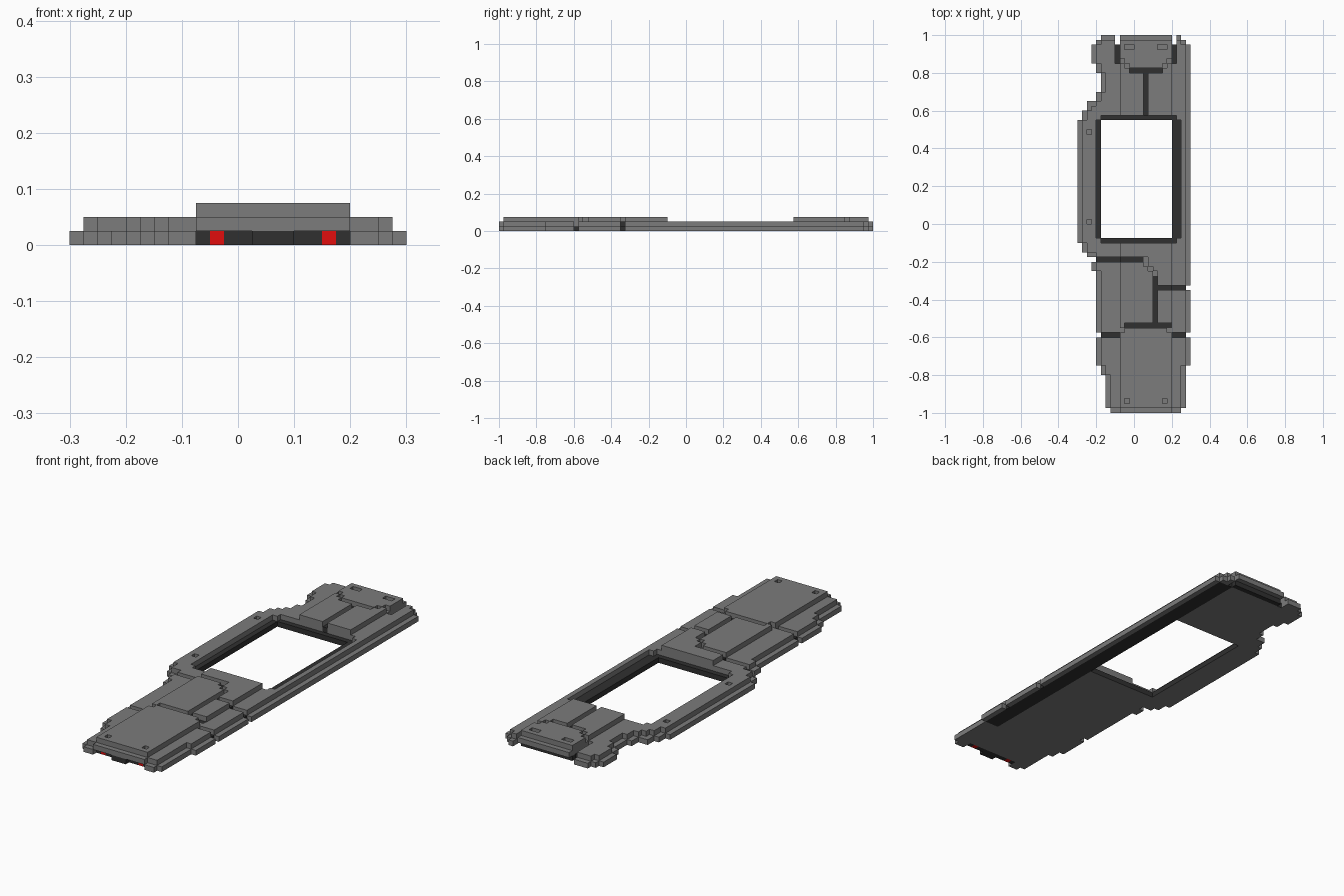
import bpy, bmesh

if "Cube" in bpy.data.objects:
    bpy.data.objects.remove(bpy.data.objects["Cube"])

U = 0.025  # block size; all cell numbers below are in blocks

def material(name, rgb):
    m = bpy.data.materials.new(name)
    m.diffuse_color = (*rgb, 1)
    m.use_nodes = True
    m.node_tree.nodes["Principled BSDF"].inputs["Base Color"].default_value = m.diffuse_color
    return m

GREY = material("hull grey", (0.2, 0.2, 0.2))
DARK = material("groove dark grey", (0.03, 0.03, 0.03))
RED = material("light red", (0.75, 0.004, 0.004))

def rect(x0, x1, y0, y1):
    return {(x, y) for x in range(x0, x1) for y in range(y0, y1)}

# stepped plan outline: y start, y end, left x, right x
ROWS = [(-40, -39, -5, 10), (-39, -32, -6, 11), (-32, -30, -7, 11), (-30, -24, -8, 12),
        (-24, -23, -7, 11), (-23, -14, -8, 12), (-14, -13, -8, 11), (-13, -10, -8, 12),
        (-10, -8, -9, 12), (-8, -7, -8, 12), (-7, -6, -10, 12), (-6, -4, -11, 12),
        (-4, 22, -12, 12), (22, 24, -11, 12), (24, 26, -10, 12), (26, 28, -8, 12),
        (28, 32, -7, 12), (32, 34, -8, 12), (34, 38, -9, 12), (38, 39, -8, 11), (39, 40, -7, 10)]
base = set()
for y0, y1, xl, xr in ROWS:
    base |= rect(xl, xr, y0, y1)

# middle layer is the outline stepped in by one block, with lips over both ends
middle = {(x, y) for x, y in base
          if {(x + 1, y), (x - 1, y), (x, y + 1), (x, y - 1)} <= base}
middle |= rect(-3, 8, -40, -39) | rect(-3, 8, 39, 40)
raised = rect(-3, 8, -39, -4) | rect(-3, 8, 23, 39)

# window: through opening with a wider dark ledge
ledge = rect(-8, 10, -4, 23) - {(-8, -4), (-8, 22), (9, -4), (9, 22)}
base -= rect(-7, 8, -3, 22)
middle -= ledge
raised -= ledge

# back notches and end recesses
notches = rect(-4, -3, 38, 40) | rect(8, 9, 38, 40)
base -= notches | (rect(-3, 8, -40, -39) - rect(1, 4, -40, -39)) | rect(-3, 8, 39, 40)
middle -= notches
layers = [base, middle, raised]

# panel grooves (dark floor), diagonal steps and bolt holes (grey floor)
grooves = (rect(-8, 2, -8, -7) | rect(4, 5, -21, -10) | rect(5, 11, -14, -13)
           | rect(-2, 8, -22, -21) | rect(-7, -3, -24, -23) | rect(8, 11, -24, -23)
           | rect(2, 3, 23, 33) | rect(-1, 6, 32, 33) | rect(-4, -3, 34, 38) | rect(8, 9, 34, 38))
steps = {(2, -8), (2, -9), (3, -10), (4, -11), (-3, -23), (7, -23),
         (-2, 33), (-3, 34), (6, 33), (7, 34)}
holes = {(-2, -38), (6, -38), (-10, 19), (-10, 0)} | rect(-2, 0, 37, 38) | rect(5, 7, 37, 38)
for c in grooves | steps | holes:
    for lay in (raised, middle):
        if c in lay:
            lay.discard(c)
            break

# sort the blocks into parts
names = ["base_plate", "middle_plate", "raised_panels"]
solid = {}
for z, lay in enumerate(layers):
    for x, y in lay:
        part = names[z]
        if (x, y) in grooves - steps:
            part = "groove_lining"
        elif z == 0 and (x, y) in ledge:
            part = "window_ledge"
        elif z == 0 and -3 <= x < 8 and (y <= -39 or y >= 38):
            part = "end_light" if y == -39 and x in (-2, 6) else "end_recess"
        solid[x, y, z] = part

# block face directions with their corners
FACES = {(1, 0, 0): [(1, 0, 0), (1, 1, 0), (1, 1, 1), (1, 0, 1)],
         (-1, 0, 0): [(0, 0, 0), (0, 0, 1), (0, 1, 1), (0, 1, 0)],
         (0, 1, 0): [(0, 1, 0), (0, 1, 1), (1, 1, 1), (1, 1, 0)],
         (0, -1, 0): [(0, 0, 0), (1, 0, 0), (1, 0, 1), (0, 0, 1)],
         (0, 0, 1): [(0, 0, 1), (1, 0, 1), (1, 1, 1), (0, 1, 1)],
         (0, 0, -1): [(0, 0, 0), (0, 1, 0), (1, 1, 0), (1, 0, 0)]}

def build(part):
    main = {"groove_lining": 1, "window_ledge": 1, "end_recess": 1, "end_light": 2}.get(part, 0)
    bm = bmesh.new()
    verts = {}
    for (x, y, z), p in solid.items():
        if p != part:
            continue
        for (dx, dy, dz), corners in FACES.items():
            if (x + dx, y + dy, z + dz) in solid:
                continue
            vs = []
            for a, b, c in corners:
                k = (x + a, y + b, z + c)
                if k not in verts:
                    verts[k] = bm.verts.new((k[0] * U, k[1] * U, k[2] * U))
                vs.append(verts[k])
            f = bm.faces.new(vs)
            f.material_index = main
            if dz == -1 and z == 0 and main < 2:  # underside: dark strip along the right
                f.material_index = 1 if 8 <= x < 11 and -30 <= y < 38 else 0
                if part == "end_recess":
                    f.material_index = 1
    bmesh.ops.dissolve_limit(bm, angle_limit=0.01, verts=bm.verts[:], edges=bm.edges[:],
                             delimit={'MATERIAL'})
    me = bpy.data.meshes.new(part)
    bm.to_mesh(me)
    bm.free()
    for m in (GREY, DARK, RED):
        me.materials.append(m)
    bpy.context.collection.objects.link(bpy.data.objects.new(part, me))

for part in sorted(set(solid.values())):
    build(part)
